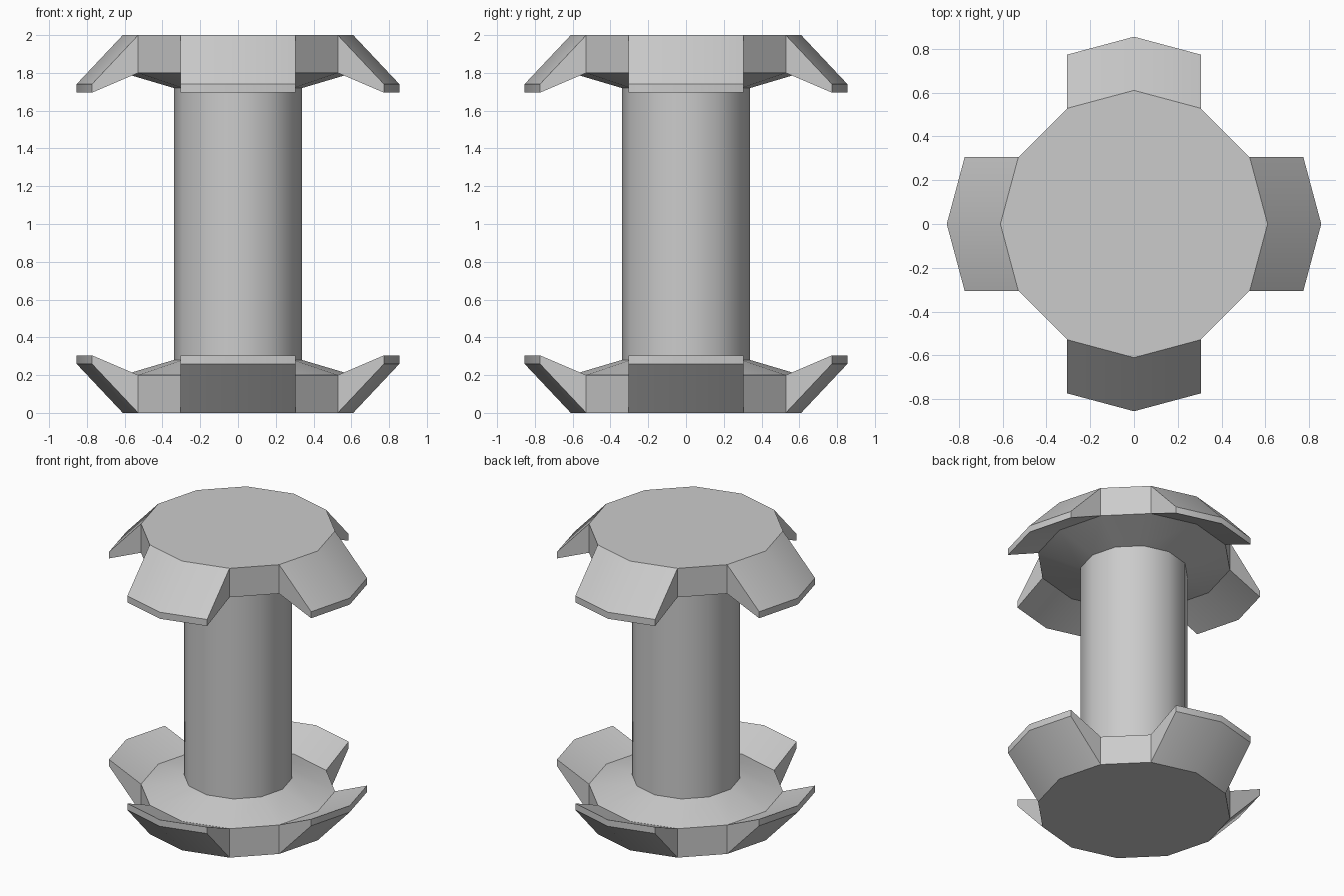
import bpy, bmesh
from math import cos, sin, pi, radians, atan2
from mathutils import Vector

if "Cube" in bpy.data.objects:
    bpy.data.objects.remove(bpy.data.objects["Cube"])

SIDES = 12
HEIGHT = 2.0
# Half profile (radius, height): flange rim, sloped shoulder, shaft
half = [(0.61, 0.0), (0.61, 0.20), (0.34, 0.28)]
profile = half + [(r, HEIGHT - z) for r, z in reversed(half)]

bm = bmesh.new()

# Turned spool body
rings = [[bm.verts.new((r * cos(2 * pi * i / SIDES), r * sin(2 * pi * i / SIDES), z))
          for i in range(SIDES)] for r, z in profile]
walls = [[bm.faces.new((a[i], a[(i + 1) % SIDES], b[(i + 1) % SIDES], b[i]))
          for i in range(SIDES)] for a, b in zip(rings, rings[1:])]
bm.faces.new(rings[0][::-1])
bm.faces.new(rings[-1])

# Four flared lugs per flange, each pulled out of two neighbouring rim faces
for rim, top in ((walls[0], False), (walls[-1], True)):
    for k in range(4):
        d = Vector((round(cos(k * pi / 2)), round(sin(k * pi / 2)), 0))
        pair = [rim[(3 * k - 1) % SIDES], rim[3 * k]]
        out = bmesh.ops.extrude_face_region(bm, geom=pair)
        bmesh.ops.delete(bm, geom=[f for f in pair if f.is_valid], context='FACES_ONLY')
        for v in out["geom"]:
            if isinstance(v, bmesh.types.BMVert):
                level = HEIGHT - v.co.z if top else v.co.z
                level = 0.26 if level < 0.1 else 0.305
                v.co += d * 0.245
                v.co.z = HEIGHT - level if top else level

bmesh.ops.recalc_face_normals(bm, faces=bm.faces)
mesh = bpy.data.meshes.new("lugged_spool")
bm.to_mesh(mesh)
bm.free()
obj = bpy.data.objects.new("lugged_spool", mesh)
bpy.context.collection.objects.link(obj)

# Smooth shading with crisp edges
bpy.context.view_layer.objects.active = obj
obj.select_set(True)
bpy.ops.object.shade_smooth_by_angle(angle=radians(35))
